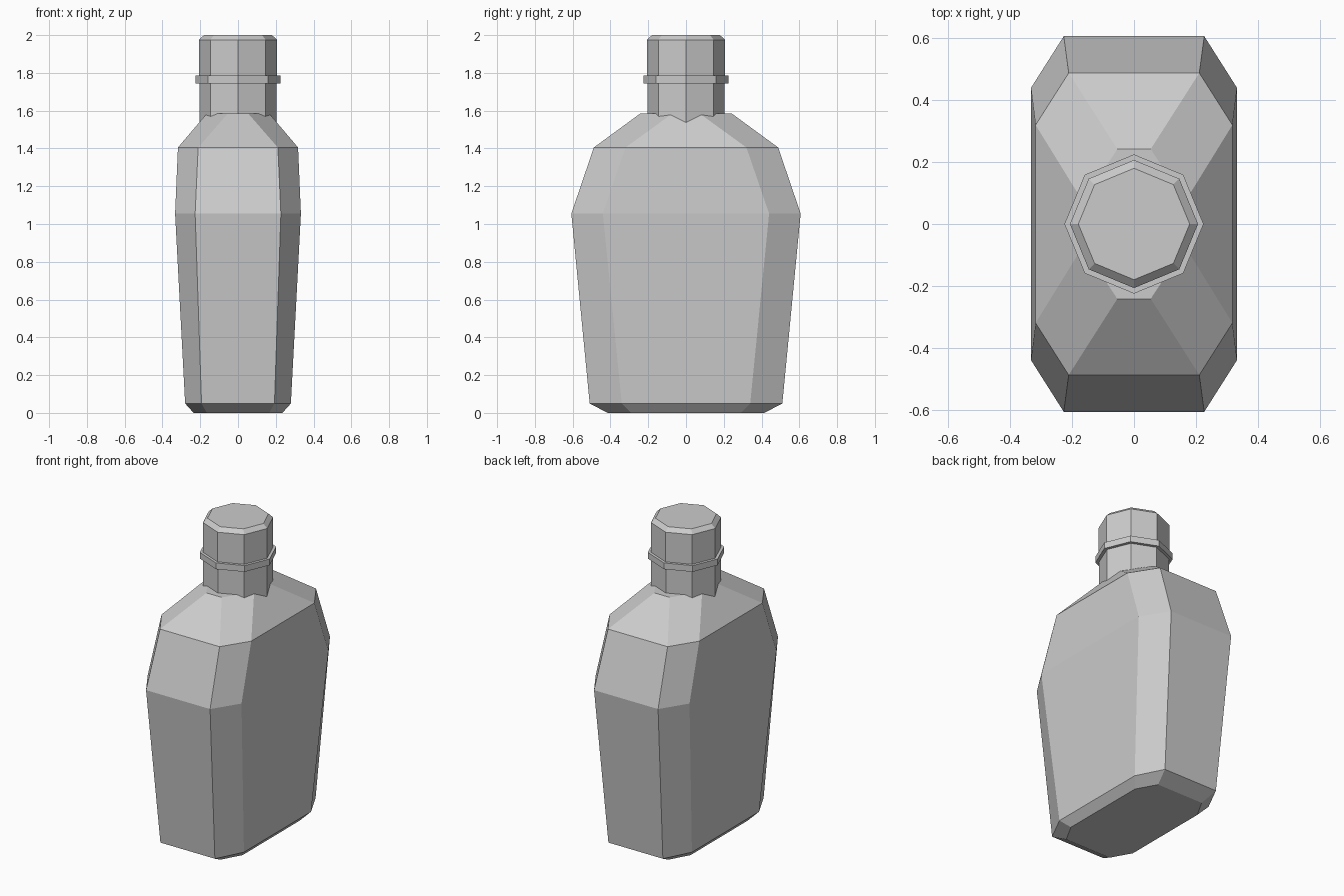
import bpy
import math

if "Cube" in bpy.data.objects:
    bpy.data.objects.remove(bpy.data.objects["Cube"])


def loft(name, rings):
    """Skin a stack of equal-sized rings and cap both ends."""
    n = len(rings[0])
    verts = [v for ring in rings for v in ring]
    faces = [tuple(range(n))[::-1], tuple(range(len(verts) - n, len(verts)))]
    for k in range(len(rings) - 1):
        for i in range(n):
            j = (i + 1) % n
            faces.append((k * n + i, k * n + j, (k + 1) * n + j, (k + 1) * n + i))
    mesh = bpy.data.meshes.new(name)
    mesh.from_pydata(verts, [], faces)
    obj = bpy.data.objects.new(name, mesh)
    bpy.context.collection.objects.link(obj)
    return obj


def chamfered(z, hx, hy, fx, fy):
    """Rectangle with cut corners: half sizes and half lengths of the flats."""
    return [(hx, -fy, z), (hx, fy, z), (fx, hy, z), (-fx, hy, z),
            (-hx, fy, z), (-hx, -fy, z), (-fx, -hy, z), (fx, -hy, z)]


def octagon(z, r):
    return [(r * math.cos(i * math.pi / 4), r * math.sin(i * math.pi / 4), z)
            for i in range(8)]


# Flask body: foot bevel, flaring sides, shoulders
loft("bottle_body", [chamfered(*s) for s in (
    (0.00, 0.235, 0.415, 0.165, 0.29),
    (0.05, 0.28, 0.51, 0.193, 0.34),
    (1.055, 0.333, 0.607, 0.227, 0.44),
    (1.405, 0.318, 0.488, 0.211, 0.32),
    (1.585, 0.165, 0.242, 0.054, 0.072))])

# Neck, sunk into the shoulders
loft("neck", [octagon(1.50, 0.205), octagon(1.76, 0.205)])

# Collar ring
loft("collar", [octagon(1.745, 0.225), octagon(1.785, 0.225)])

# Cap with bevelled top
loft("cap", [octagon(1.77, 0.207), octagon(1.975, 0.207), octagon(2.0, 0.18)])
